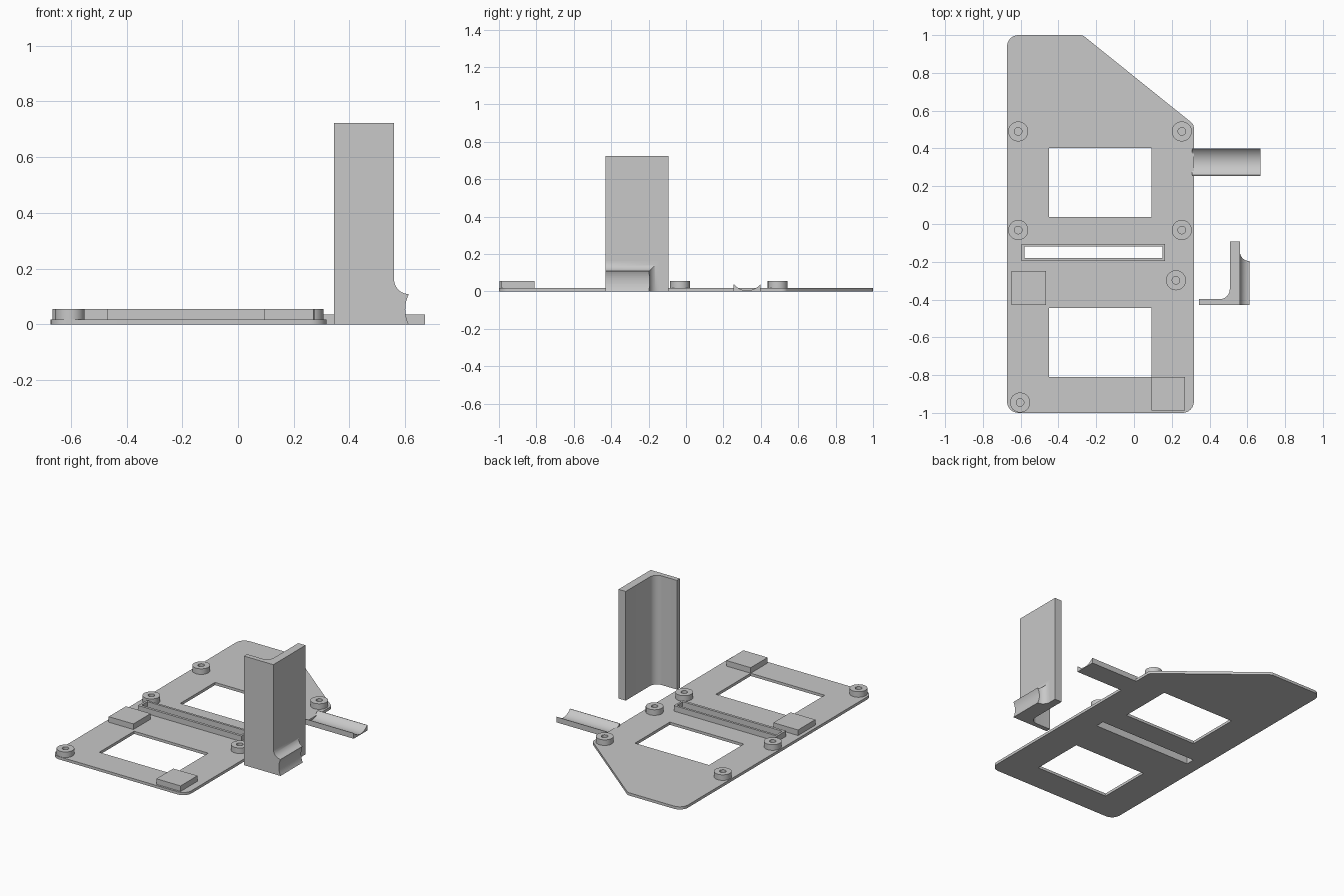
import bpy, bmesh, math
from mathutils import Matrix, Vector

cube = bpy.data.objects.get("Cube")
if cube:
    bpy.data.objects.remove(cube, do_unlink=True)

grey = bpy.data.materials.new("plain grey")
grey.use_nodes = True
COLOUR = (0.58, 0.58, 0.58, 1)
grey.diffuse_color = COLOUR
grey.node_tree.nodes["Principled BSDF"].inputs["Base Color"].default_value = COLOUR

T = 0.018      # plate thickness
TOP = 0.055    # top of the raised features


def finish(name, bm):
    bmesh.ops.recalc_face_normals(bm, faces=bm.faces)
    me = bpy.data.meshes.new(name)
    bm.to_mesh(me)
    bm.free()
    me.materials.append(grey)
    ob = bpy.data.objects.new(name, me)
    bpy.context.collection.objects.link(ob)
    return ob


def smooth(ob):
    bpy.ops.object.select_all(action='DESELECT')
    ob.select_set(True)
    bpy.context.view_layer.objects.active = ob
    bpy.ops.object.shade_smooth_by_angle(angle=math.radians(30))


def extrude(name, loops, low, high, matrix=Matrix()):
    """Extrude an outline (first loop) with holes (other loops)."""
    bm = bmesh.new()
    for loop in loops:
        vs = [bm.verts.new((x, y, low)) for x, y in loop]
        for a, b in zip(vs, vs[1:] + vs[:1]):
            bm.edges.new((a, b))
    bmesh.ops.triangle_fill(bm, edges=bm.edges[:], use_beauty=True, normal=(0, 0, 1))
    ext = bmesh.ops.extrude_face_region(bm, geom=bm.faces[:], use_keep_orig=True)
    moved = [g for g in ext["geom"] if isinstance(g, bmesh.types.BMVert)]
    bmesh.ops.translate(bm, verts=moved, vec=(0, 0, high - low))
    bm.transform(matrix)
    ob = finish(name, bm)
    smooth(ob)


def rect(x0, x1, y0, y1):
    return [(x0, y0), (x1, y0), (x1, y1), (x0, y1)]


def arc(cx, cy, r, a0, a1, n):
    return [(cx + r * math.cos(math.radians(a0 + (a1 - a0) * i / n)),
             cy + r * math.sin(math.radians(a0 + (a1 - a0) * i / n))) for i in range(n + 1)]


def circle(x, y, r, n=40):
    return arc(x, y, r, 0, 360, n)[:-1]


def rounded(corners, n=8):
    """Polygon from (x, y, radius) corners, each replaced by an arc."""
    out = []
    for i, (x, y, r) in enumerate(corners):
        p = Vector((x, y))
        a = (Vector(corners[i - 1][:2]) - p).normalized()
        b = (Vector(corners[(i + 1) % len(corners)][:2]) - p).normalized()
        half = a.angle(b) / 2
        c = p + (a + b).normalized() * r / math.sin(half)
        s = (p + a * r / math.tan(half) - c).normalized()
        e = (p + b * r / math.tan(half) - c).normalized()
        out += [tuple(c + r * s.slerp(e, k / n).normalized()) for k in range(n + 1)]
    return out


# Base plate with two windows and a slot
slot = rect(-0.58, 0.15, -0.18, -0.12)
outline = rounded([(-0.672, -1, 0.06), (0.317, -1, 0.06), (0.317, 0.527, 0.04),
                   (-0.272, 1, 0.04), (-0.672, 1, 0.06)])
extrude("base_plate", [outline, rect(-0.45, 0.093, 0.037, 0.402),
                       rect(-0.45, 0.093, -0.81, -0.445), slot], 0, T)

# Raised rim around the slot
extrude("slot_rim", [rect(-0.595, 0.163, -0.197, -0.105), slot], T, TOP)

# Screw bosses with blind holes
for i, (x, y) in enumerate([(-0.613, 0.49), (0.253, 0.49), (-0.613, -0.032),
                            (0.253, -0.032), (0.222, -0.298), (-0.603, -0.945)]):
    extrude(f"screw_boss_{i + 1}", [circle(x, y, 0.053), circle(x, y, 0.02)], T, TOP)

# Rectangular pads
extrude("side_pad", [rect(-0.648, -0.467, -0.428, -0.248)], T, TOP)
extrude("corner_pad", [rect(0.093, 0.27, -0.987, -0.81)], T, TOP)

# Scooped channel beside the plate, profile in y-z run along x
along_x = Matrix(((0, 0, 1, 0), (1, 0, 0, 0), (0, 1, 0, 0), (0, 0, 0, 1)))
scoop = arc(0.327, 0.096, 0.091, -41, -139, 20)
extrude("channel", [[(0.255, 0), (0.399, 0), (0.399, 0.036)] + scoop + [(0.255, 0.036)]],
        0.306, 0.67, along_x)

# Upright angle bracket with a filleted inner corner
angle = [(0.345, -0.43), (0.56, -0.43), (0.56, -0.093), (0.507, -0.093)]
angle += arc(0.454, -0.345, 0.053, 0, -90, 10) + [(0.345, -0.398)]
extrude("upright_bracket", [angle], 0, 0.723)

# Bracket foot: layers that flare into the upright along the top and one side
bm = bmesh.new()
R, rings = 0.053, []
for i in range(13):
    t = math.radians(90 * i / 12)
    d, e = R - R * math.cos(t), R - R * math.sin(t)
    rings.append([bm.verts.new((0.56 + d, y, z)) for y, z in
                  rect(-0.43, -0.197 + e, 0, 0.109 + e)])
for a, b in zip(rings, rings[1:]):
    for k in range(4):
        bm.faces.new((a[k - 1], a[k], b[k], b[k - 1]))
bm.faces.new(rings[0])
bm.faces.new(rings[-1])
foot = finish("bracket_foot", bm)

# Round groove across the foot
bm = bmesh.new()
bmesh.ops.create_cone(bm, cap_ends=True, segments=96, radius1=0.123, radius2=0.123, depth=1,
                      matrix=Matrix.Translation((0.723, -0.3, 0.0545)) @ Matrix.Rotation(math.pi / 2, 4, 'X'))
cutter = finish("groove_cutter", bm)
cutter.hide_render = True
mod = foot.modifiers.new("groove", 'BOOLEAN')
mod.operation, mod.solver, mod.object = 'DIFFERENCE', 'EXACT', cutter
smooth(foot)
bpy.ops.object.modifier_apply(modifier="groove")
bpy.data.objects.remove(cutter, do_unlink=True)
smooth(foot)
